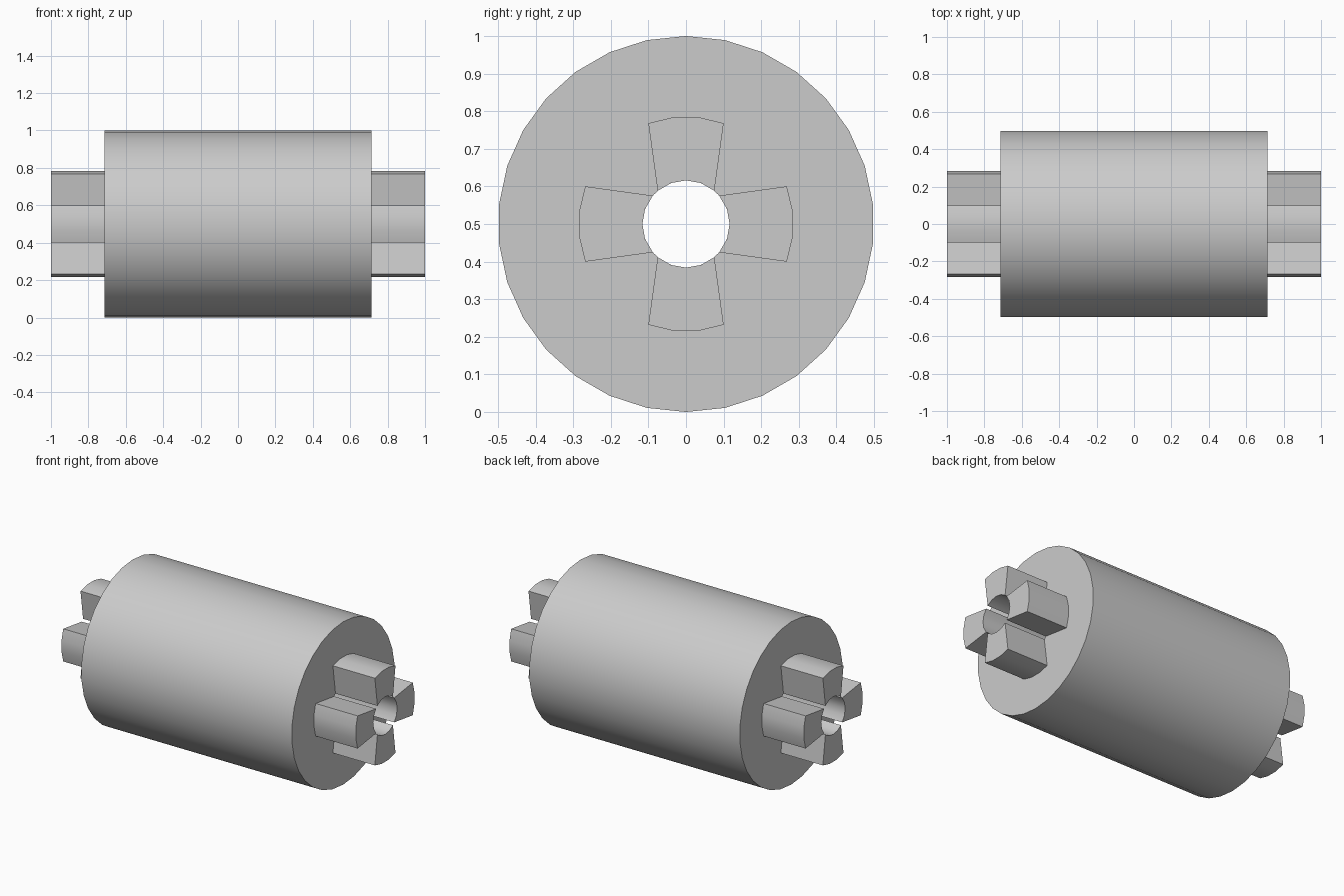
import bpy, bmesh
from math import sin, cos, radians, pi

cube = bpy.data.objects.get("Cube")
if cube:
    bpy.data.objects.remove(cube, do_unlink=True)

grey = bpy.data.materials.new("plain_grey")
grey.use_nodes = True
COLOUR = (0.6, 0.6, 0.6, 1)
grey.diffuse_color = COLOUR
grey.node_tree.nodes["Principled BSDF"].inputs["Base Color"].default_value = COLOUR

HALF_BODY, HALF_LENGTH, CENTRE_Z = 0.715, 1.0, 0.5
BORE, HUB, BODY = 0.116, 0.286, 0.5


def ring(bm, x, radius, angles):
    """Vertices on an arc around the x axis, angle measured from straight up."""
    return [bm.verts.new((x, radius * sin(a), CENTRE_Z + radius * cos(a))) for a in angles]


def finish(name, bm):
    bmesh.ops.recalc_face_normals(bm, faces=bm.faces)
    mesh = bpy.data.meshes.new(name)
    bm.to_mesh(mesh)
    bm.free()
    mesh.materials.append(grey)
    obj = bpy.data.objects.new(name, mesh)
    bpy.context.collection.objects.link(obj)
    bpy.ops.object.select_all(action='DESELECT')
    obj.select_set(True)
    bpy.context.view_layer.objects.active = obj
    bpy.ops.object.shade_smooth_by_angle(angle=radians(31))


# Main roller with a bore right through it
bm = bmesh.new()
n = 30
angles = [2 * pi * i / n for i in range(n)]
loops = [ring(bm, x, r, angles) for x, r in (
    (-HALF_BODY, BORE), (-HALF_BODY, BODY), (HALF_BODY, BODY), (HALF_BODY, BORE))]
for a, b in zip(loops, loops[1:] + loops[:1]):
    for i in range(n):
        j = (i + 1) % n
        bm.faces.new((a[i], a[j], b[j], b[i]))
finish("roller_body", bm)


# Four coupling teeth on each end, with curved inner and outer sides
def tooth(name, side, turn):
    bm = bmesh.new()
    outer = [turn + radians(d) for d in (-20.5, -7, 7, 20.5)]
    inner = [turn + radians(d) for d in (40.5, 20, 0, -20, -40.5)]
    near, far = [ring(bm, side * x, HUB, outer) + ring(bm, side * x, BORE, inner)
                 for x in (HALF_BODY, HALF_LENGTH)]
    bm.faces.new(near)
    bm.faces.new(far)
    for i in range(len(near)):
        j = (i + 1) % len(near)
        bm.faces.new((near[i], near[j], far[j], far[i]))
    finish(name, bm)


for side, end in ((1, "left"), (-1, "right")):
    for k, place in enumerate(("top", "back", "bottom", "front")):
        tooth(f"{end}_{place}_tooth", side, k * pi / 2)
